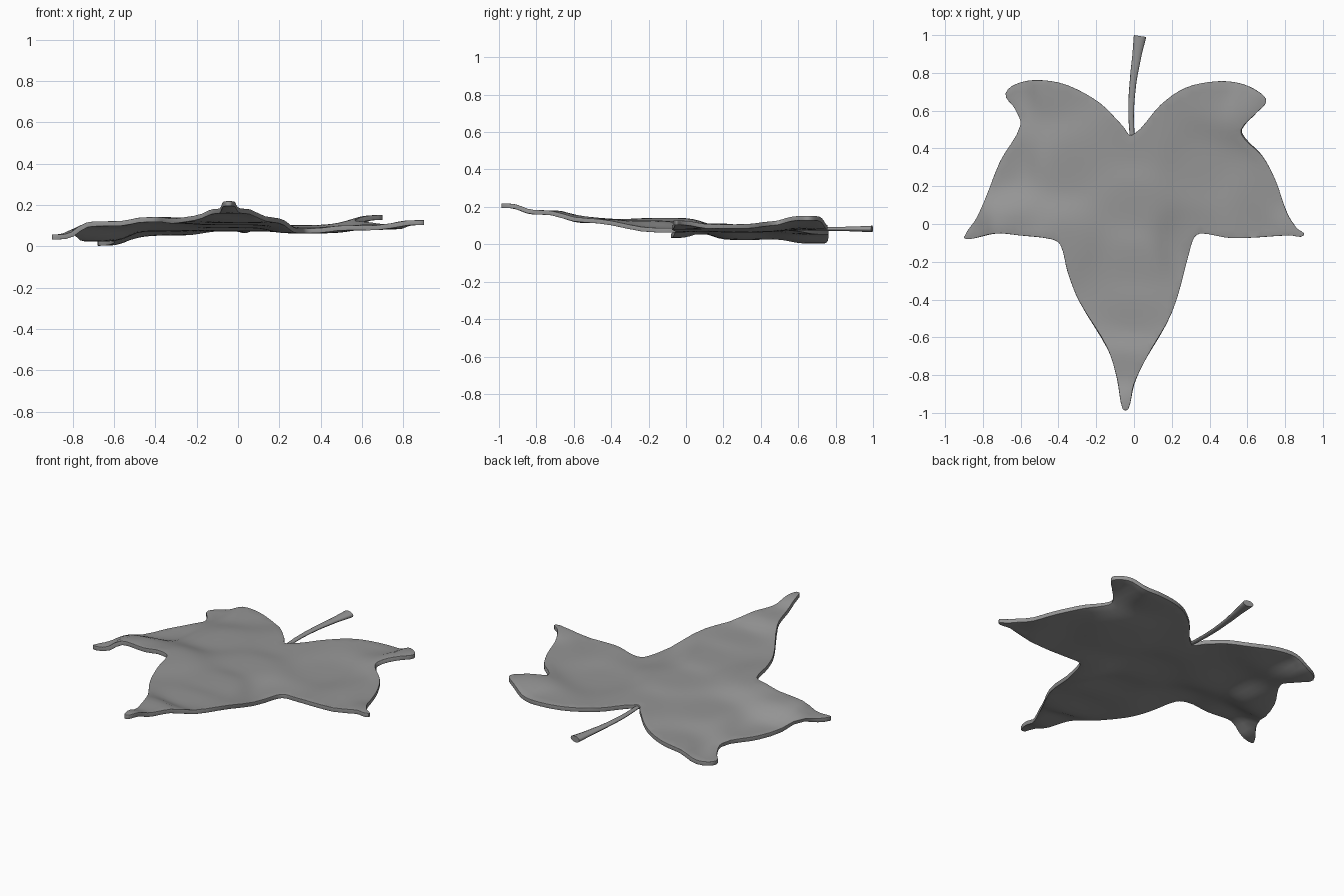
import bpy
import bmesh
from mathutils import Vector
from mathutils.geometry import delaunay_2d_cdt, interpolate_bezier

cube = bpy.data.objects.get("Cube")
if cube:
    bpy.data.objects.remove(cube, do_unlink=True)

GREY = (0.3, 0.3, 0.3, 1)
THICKNESS = 0.024
SPACING = 0.035

leaf_grey = bpy.data.materials.new("leaf grey")
leaf_grey.use_nodes = True
leaf_grey.diffuse_color = GREY
leaf_grey.node_tree.nodes["Principled BSDF"].inputs["Base Color"].default_value = GREY

# Leaf outline, clockwise from the notch at the stem
OUTLINE = [
    (-.01, .47), (.14, .63), (.27, .72), (.43, .755), (.56, .745), (.66, .7),
    (.7, .65), (.65, .59), (.57, .5), (.59, .45), (.68, .36), (.75, .23),
    (.81, .06), (.86, -.02), (.9, -.06), (.82, -.06), (.52, -.075),
    (.36, -.05), (.32, -.07), (.29, -.16), (.2, -.47), (.06, -.72),
    (0, -.85), (-.03, -.98), (-.06, -.98), (-.09, -.82), (-.14, -.66),
    (-.29, -.41), (-.35, -.26), (-.39, -.11), (-.44, -.08), (-.61, -.06),
    (-.73, -.05), (-.87, -.08), (-.9, -.07), (-.82, .05), (-.71, .33),
    (-.6, .52), (-.63, .61), (-.68, .69), (-.6, .75), (-.47, .76),
    (-.34, .73), (-.18, .64), (-.06, .52),
]

# Heights that set the curl of the blade
CURL = [
    (-.04, -1, .207), (-.05, -.75, .17), (0, -.5, .125), (0, -.2, .115),
    (0, .1, .1), (0, .45, .085), (.3, -.1, .075), (.6, -.07, .09),
    (.9, -.06, .115), (.7, .65, .14), (.45, .75, .09), (.35, .3, .075),
    (.75, .2, .095), (-.4, -.1, .13), (-.65, -.05, .11), (-.9, -.08, .045),
    (-.7, .3, .035), (-.68, .7, .015), (-.4, .74, .065), (-.35, .3, .085),
]


def height(p):
    total = weight_sum = 0
    for x, y, z in CURL:
        weight = ((p.x - x) ** 2 + (p.y - y) ** 2 + .004) ** -2
        total += weight * z
        weight_sum += weight
    return total / weight_sum


def smooth_loop(points, steps):
    """Closed smooth curve through the points."""
    pts = [Vector(p) for p in points]
    result = []
    for i, b in enumerate(pts):
        a, c, d = pts[i - 1], pts[(i + 1) % len(pts)], pts[(i + 2) % len(pts)]
        reach = (c - b).length / 3
        h1 = b + (c - a).normalized() * reach
        h2 = c - (d - b).normalized() * reach
        result += interpolate_bezier(b, h1, h2, c, steps + 1)[:-1]
    return [p.to_2d() for p in result]


# Blade: outline filled with an even net of points, then lifted and thickened
rim = smooth_loop(OUTLINE, 4)
count = int(1 / SPACING)
net = [Vector((i * SPACING, j * SPACING))
       for i in range(-count, count + 1) for j in range(-count, count + 1)]
net = [p for p in net if min((p - r).length for r in rim) > SPACING * .7]
edges = [(i, (i + 1) % len(rim)) for i in range(len(rim))]
verts, _, faces, *_ = delaunay_2d_cdt(rim + net, edges, [], 1, 1e-5)

bm = bmesh.new()
bverts = [bm.verts.new((p.x, p.y, height(p))) for p in verts]
for f in faces:
    bm.faces.new([bverts[i] for i in f])
bmesh.ops.delete(bm, geom=[v for v in bm.verts if not v.link_faces], context='VERTS')
bmesh.ops.recalc_face_normals(bm, faces=bm.faces)
if sum(f.normal.z for f in bm.faces) < 0:
    bmesh.ops.reverse_faces(bm, faces=bm.faces)
mesh = bpy.data.meshes.new("leaf_blade")
bm.to_mesh(mesh)
bm.free()
mesh.materials.append(leaf_grey)
blade = bpy.data.objects.new("leaf_blade", mesh)
bpy.context.collection.objects.link(blade)
solid = blade.modifiers.new("thickness", 'SOLIDIFY')
solid.thickness = THICKNESS
solid.offset = 0
soft = blade.modifiers.new("soft rim", 'BEVEL')
soft.width = THICKNESS * .35
soft.segments = 3
soft.limit_method = 'ANGLE'
soft.angle_limit = 1

# Stem: flattened tube widening towards its end
FLATTEN = 0.55
STEM = [(-.01, .46, .013), (-.015, .6, .015), (-.005, .75, .018),
        (.015, .89, .024), (.032, .995, .033)]
curve = bpy.data.curves.new("stem", 'CURVE')
curve.dimensions = '3D'
curve.bevel_depth = 1
curve.bevel_resolution = 3
curve.use_fill_caps = True
spline = curve.splines.new('BEZIER')
spline.bezier_points.add(len(STEM) - 1)
for point, (x, y, radius) in zip(spline.bezier_points, STEM):
    point.co = (x, y, .082 / FLATTEN)
    point.radius = radius
    point.handle_left_type = point.handle_right_type = 'AUTO'
curve.materials.append(leaf_grey)
stem = bpy.data.objects.new("stem", curve)
stem.scale.z = FLATTEN
bpy.context.collection.objects.link(stem)

# Smooth shading
bpy.ops.object.select_all(action='DESELECT')
for part in (blade, stem):
    part.select_set(True)
bpy.context.view_layer.objects.active = stem
bpy.ops.object.convert(target='MESH')
bpy.ops.object.shade_smooth_by_angle(angle=1)
